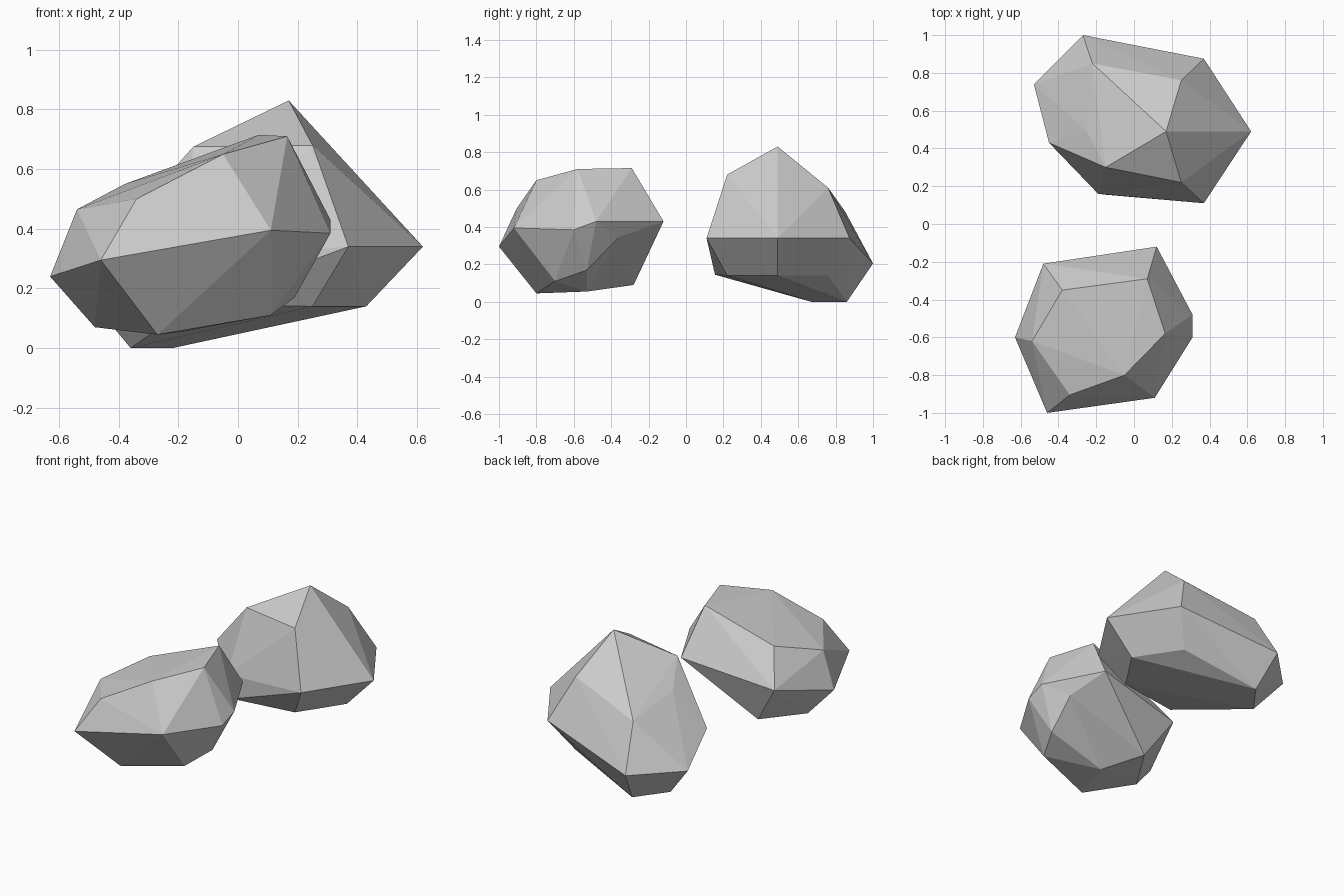
import bpy, bmesh
from mathutils import Vector

if "Cube" in bpy.data.objects:
    bpy.data.objects.remove(bpy.data.objects["Cube"])


def rock(name, corners, rim=(), dent=None):
    """Chiselled rock: hull around corner points, optionally hollowed inside a rim."""
    bm = bmesh.new()
    for c in corners:
        bm.verts.new(c)
    bmesh.ops.convex_hull(bm, input=bm.verts[:])
    loose = [v for v in bm.verts if not v.link_faces]
    bmesh.ops.delete(bm, geom=loose, context='VERTS')
    if dent:
        def on_rim(v):
            return any((v.co - Vector(r)).length < 1e-4 for r in rim)
        patch = [f for f in bm.faces if all(on_rim(v) for v in f.verts)]
        if patch:
            bmesh.ops.delete(bm, geom=patch, context='FACES')
            border = [e for e in bm.edges if e.is_boundary]
            tip = bm.verts.new(dent)
            for e in border:
                bm.faces.new((e.verts[0], e.verts[1], tip))
    bmesh.ops.recalc_face_normals(bm, faces=bm.faces[:])
    mesh = bpy.data.meshes.new(name)
    bm.to_mesh(mesh)
    bm.free()
    obj = bpy.data.objects.new(name, mesh)
    bpy.context.collection.objects.link(obj)
    return obj


# Tall peaked rock at the back: peak, shoulder, waist, foot
rock("back_rock", [
    (.17, .49, .83),
    (-.15, .30, .675), (.25, .22, .68), (.25, .76, .61),
    (-.22, .85, .484), (-.33, .68, .413), (-.25, .49, .55),
    (.62, .49, .34), (.37, .875, .34), (.37, .11, .34), (-.19, .16, .29),
    (-.45, .43, .34), (-.53, .74, .205), (-.27, 1.0, .205),
    (.25, .22, .14), (.43, .49, .14), (.25, .76, .14), (-.15, .155, .145),
    (-.36, .67, 0), (-.22, .86, 0),
])

# Flat-topped rock at the front, undercut on its rear right side
undercut = [(.12, -.12, .43), (.31, -.48, .43), (.19, -.53, .17),
            (-.19, -.53, .055), (-.315, -.28, .09)]
rock("front_rock", undercut + [
    (-.54, -.62, .465), (-.38, -.35, .55), (.07, -.29, .715),
    (.165, -.58, .71), (-.05, -.80, .65), (-.34, -.905, .50),
    (-.63, -.60, .24), (-.46, -1.0, .295), (.11, -.92, .395),
    (.31, -.60, .385), (-.48, -.21, .345),
    (-.27, -.80, .045), (.11, -.70, .11), (-.48, -.55, .07),
], rim=undercut, dent=(.19, -.36, .345))
